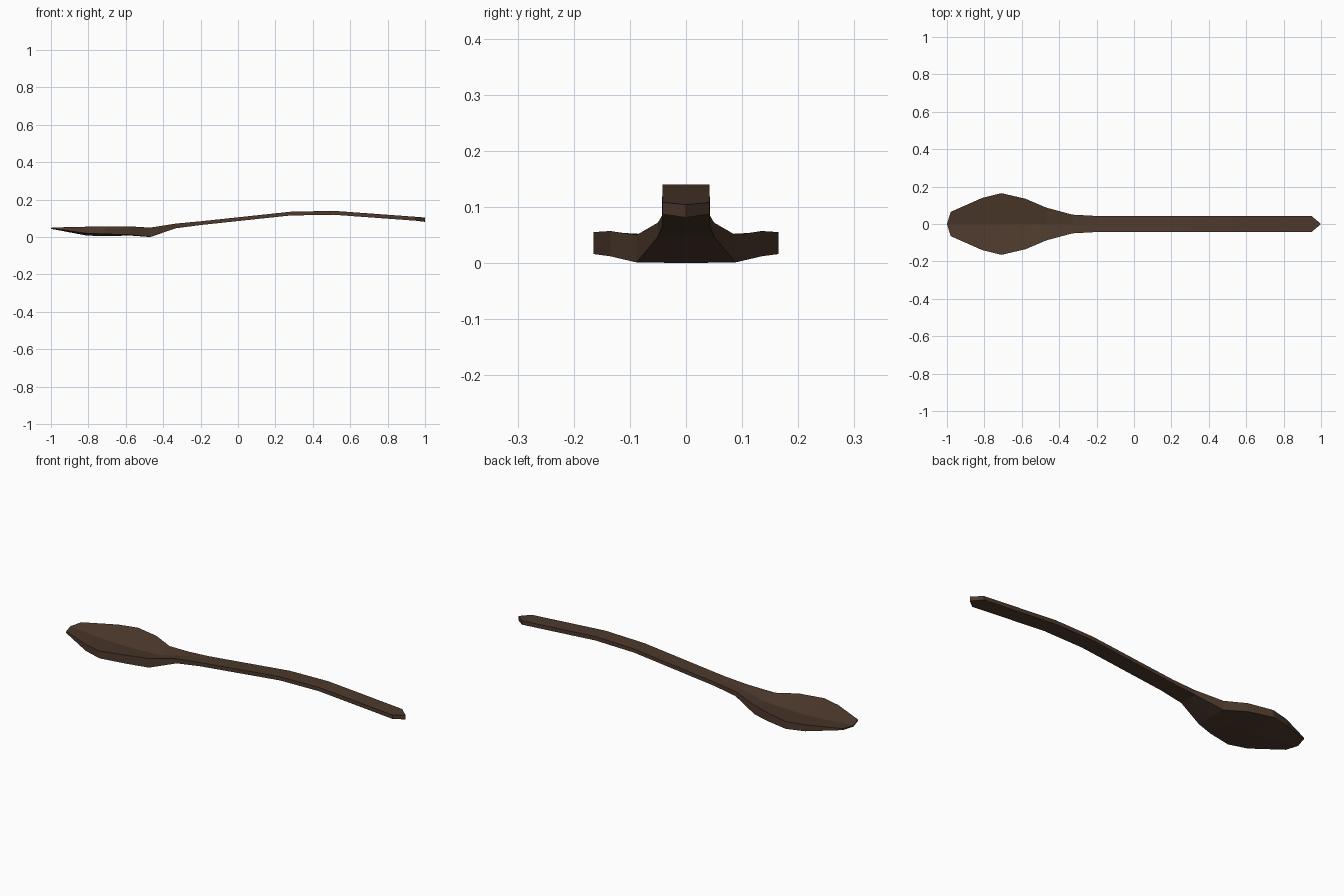
import bpy
import bmesh

cube = bpy.data.objects.get("Cube")
if cube:
    bpy.data.objects.remove(cube, do_unlink=True)

# Dark wood
wood = bpy.data.materials.new("dark_brown_wood")
wood.use_nodes = True
colour = (0.075, 0.042, 0.026, 1)
wood.diffuse_color = colour
bsdf = wood.node_tree.nodes["Principled BSDF"]
bsdf.inputs["Base Color"].default_value = colour
bsdf.inputs["Roughness"].default_value = 0.8

# Stations: x, half width, rim top, rim bottom, centre top, centre bottom
stations = [
    (-0.98, 0.065, 0.051, 0.043, 0.046, 0.040),
    (-0.81, 0.140, 0.055, 0.020, 0.033, 0.008),
    (-0.71, 0.165, 0.055, 0.016, 0.029, 0.004),
    (-0.58, 0.135, 0.057, 0.012, 0.030, 0.008),
    (-0.47, 0.088, 0.050, 0.001, 0.036, 0.000),
    (-0.33, 0.050, 0.072, 0.047, 0.068, 0.047),
    (-0.20, 0.043, 0.084, 0.064, 0.084, 0.064),
    (0.28, 0.042, 0.135, 0.115, 0.135, 0.115),
    (0.51, 0.042, 0.140, 0.119, 0.140, 0.119),
    (0.95, 0.042, 0.108, 0.087, 0.108, 0.087),
]

bm = bmesh.new()


def ring(x, w, rim_top, rim_low, mid_top, mid_low):
    points = [(-w, rim_low), (0, mid_low), (w, rim_low),
              (w, rim_top), (0, mid_top), (-w, rim_top)]
    return [bm.verts.new((x, y, z)) for y, z in points]


def pointed_end(section, x, low, top):
    a, b = bm.verts.new((x, 0, low)), bm.verts.new((x, 0, top))
    for face in [(section[0], section[1], a), (section[1], section[2], a),
                 (section[2], section[3], b, a), (section[3], section[4], b),
                 (section[4], section[5], b), (section[5], section[0], a, b)]:
        bm.faces.new(face)


# Bowl and handle in one loft
rings = [ring(*s) for s in stations]
for r, s in zip(rings, rings[1:]):
    for i in range(6):
        j = (i + 1) % 6
        bm.faces.new((r[i], r[j], s[j], s[i]))

# Pointed bowl tip and handle end
pointed_end(rings[0], -1.0, 0.043, 0.049)
pointed_end(rings[-1], 1.0, 0.081, 0.104)

bmesh.ops.recalc_face_normals(bm, faces=bm.faces)
mesh = bpy.data.meshes.new("wooden_spoon")
bm.to_mesh(mesh)
bm.free()
mesh.materials.append(wood)
spoon = bpy.data.objects.new("wooden_spoon", mesh)
bpy.context.collection.objects.link(spoon)
